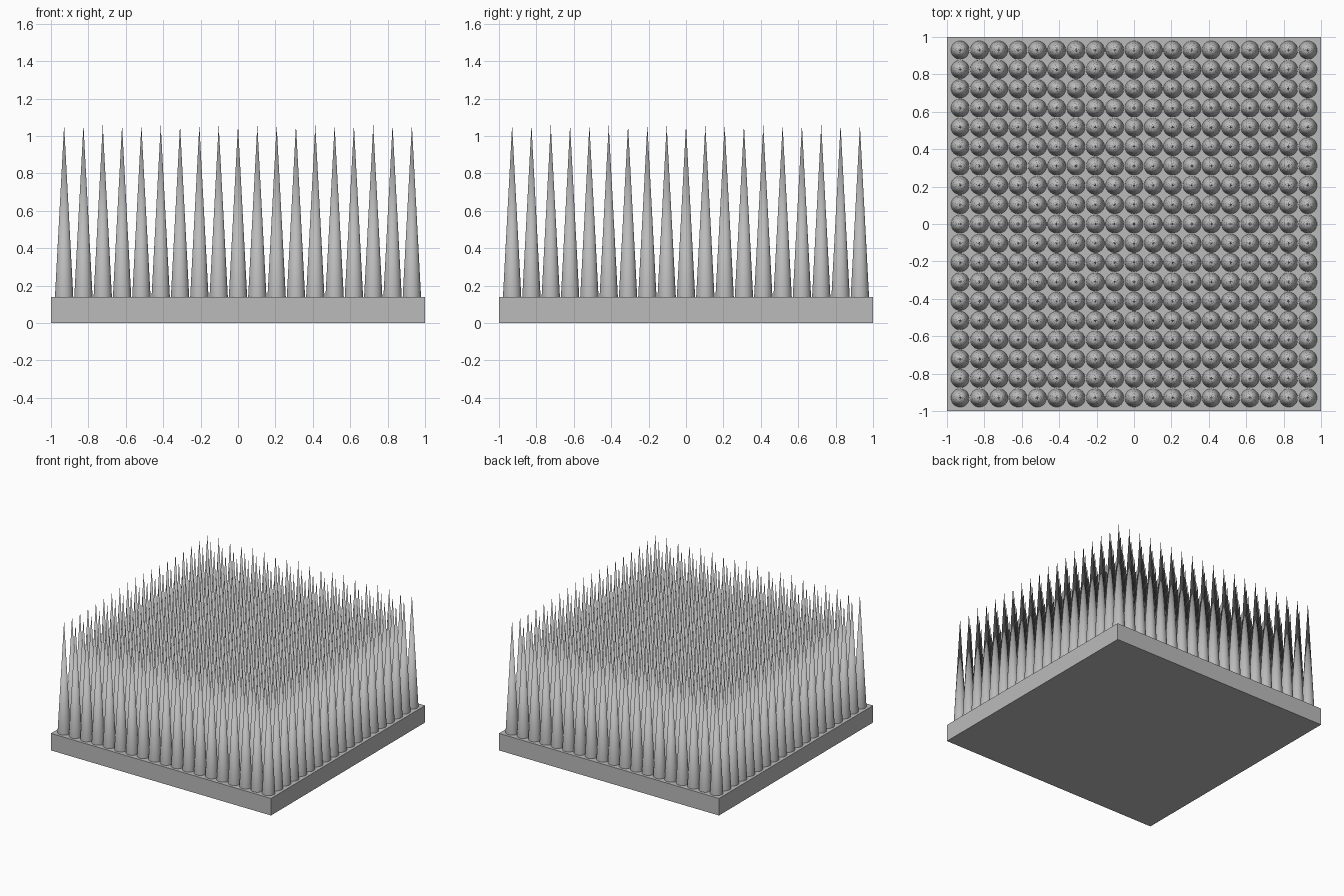
import bpy

cube = bpy.data.objects.get("Cube")
if cube:
    bpy.data.objects.remove(cube, do_unlink=True)

COUNT = 19
PITCH = 0.1033
BASE_H = 0.14
SPIKE_H = 0.92
START = -PITCH * (COUNT - 1) / 2

grey = bpy.data.materials.new("light_grey")
grey.use_nodes = True
colour = (0.5, 0.5, 0.5, 1)
grey.diffuse_color = colour
grey.node_tree.nodes["Principled BSDF"].inputs["Base Color"].default_value = colour

# Square base slab
bpy.ops.mesh.primitive_cube_add(size=1, location=(0, 0, BASE_H / 2))
base = bpy.context.object
base.name = "base_plate"
base.scale = (2, 2, BASE_H)
bpy.ops.object.transform_apply(location=False, rotation=False, scale=True)
base.data.materials.append(grey)

# One pointed spike, repeated over a square grid
bpy.ops.mesh.primitive_cone_add(vertices=32, radius1=0.049, radius2=0, depth=SPIKE_H,
                                location=(START, START, BASE_H + SPIKE_H / 2))
spikes = bpy.context.object
spikes.name = "spikes"
spikes.data.materials.append(grey)
bpy.ops.object.shade_smooth_by_angle()
for name, step in (("columns", (PITCH, 0, 0)), ("rows", (0, PITCH, 0))):
    array = spikes.modifiers.new(name, "ARRAY")
    array.count = COUNT
    array.use_relative_offset = False
    array.use_constant_offset = True
    array.constant_offset_displace = step
